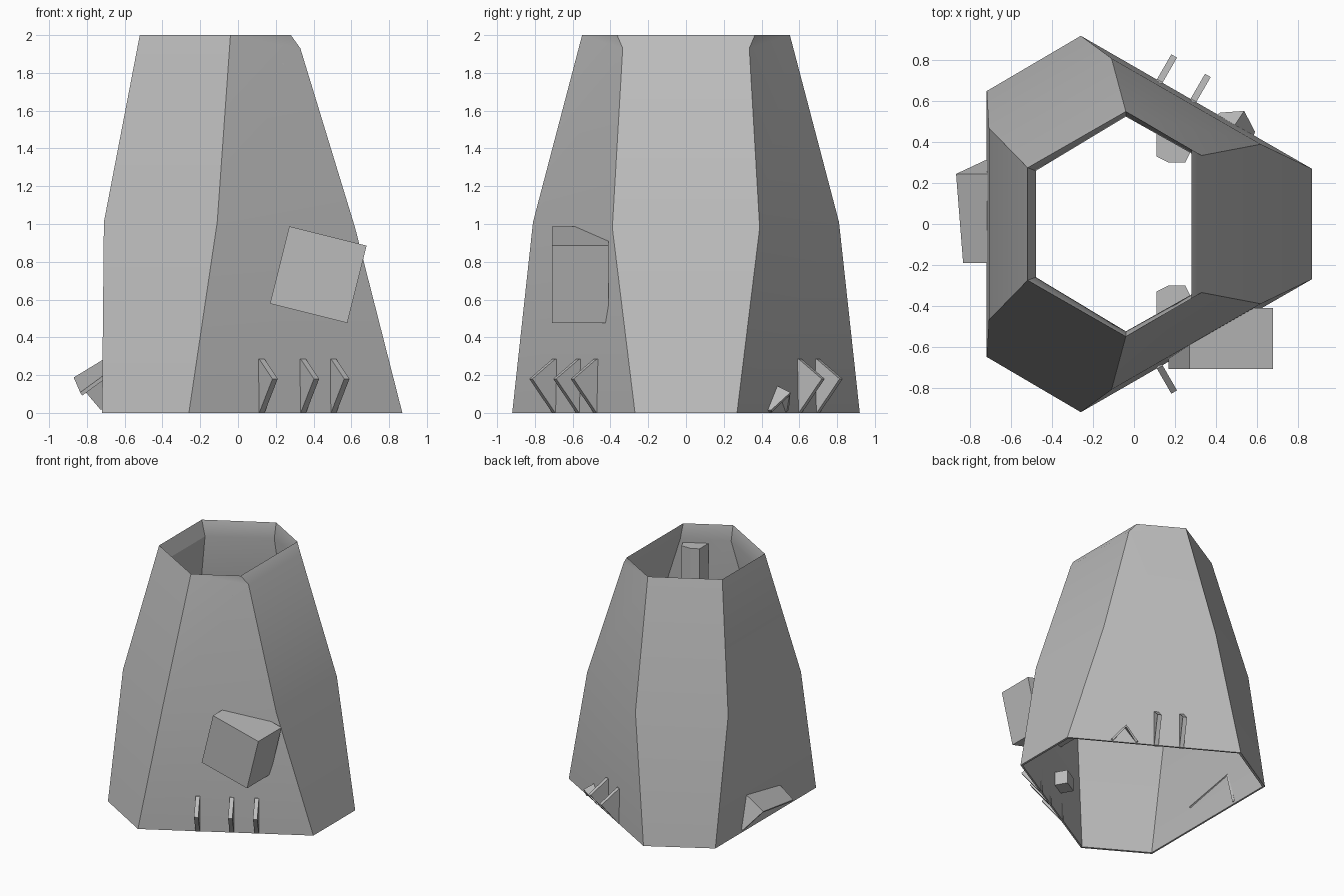
import bpy
import bmesh
from math import radians
from mathutils import Matrix, Vector

cube = bpy.data.objects.get("Cube")
if cube:
    bpy.data.objects.remove(cube, do_unlink=True)

grey = bpy.data.materials.new("plain_grey")
grey.use_nodes = True
GREY = (0.5, 0.5, 0.5, 1)
grey.diffuse_color = GREY
grey.node_tree.nodes["Principled BSDF"].inputs["Base Color"].default_value = GREY


def finish(name, bm, smooth=False):
    bmesh.ops.recalc_face_normals(bm, faces=bm.faces)
    mesh = bpy.data.meshes.new(name)
    bm.to_mesh(mesh)
    bm.free()
    mesh.materials.append(grey)
    obj = bpy.data.objects.new(name, mesh)
    bpy.context.collection.objects.link(obj)
    if smooth:
        bpy.ops.object.select_all(action='DESELECT')
        obj.select_set(True)
        bpy.context.view_layer.objects.active = obj
        bpy.ops.object.shade_smooth_by_angle(angle=radians(30))
    return obj


def prism(name, profile, offset):
    """Extrude a closed 3D outline along an offset."""
    bm = bmesh.new()
    face = bm.faces.new([bm.verts.new(p) for p in profile])
    out = bmesh.ops.extrude_face_region(bm, geom=[face], use_keep_orig=True)
    moved = [g for g in out["geom"] if isinstance(g, bmesh.types.BMVert)]
    bmesh.ops.translate(bm, verts=moved, vec=offset)
    return finish(name, bm)


def folded_plate(name, inner, outer, thickness):
    """A strip bent along its middle, given thickness."""
    bm = bmesh.new()
    a = [bm.verts.new(p) for p in inner]
    b = [bm.verts.new(p) for p in outer]
    for i in range(len(a) - 1):
        bm.faces.new((a[i], a[i + 1], b[i + 1], b[i]))
    obj = finish(name, bm)
    mod = obj.modifiers.new("thickness", 'SOLIDIFY')
    mod.thickness = thickness
    mod.offset = 0
    return obj


# Hollow six-sided shell, each ring mirrored across y
def ring(half):
    return [Vector(p) for p in half] + [Vector((x, -y, z)) for x, y, z in reversed(half)]


def shrink(points, k):
    return [Vector((p.x * k, p.y * k, p.z)) for p in points]


bottom = ring([(.87, .27, 0), (-.26, .92, 0), (-.72, .65, 0)])
middle = ring([(.62, .39, .98), (-.11, .81, 1.01), (-.71, .47, 1.01)])
shoulder = ring([(.33, .335, 1.93), (-.04, .55, 2), (-.52, .275, 2)])
top = ring([(.28, .365, 2), (-.04, .55, 2), (-.52, .275, 2)])
lip = ring([(.29, .34, 1.88), (-.04, .525, 1.88), (-.48, .26, 1.88)])
loops = [bottom, middle, shoulder, top, lip, shrink(middle, .97), shrink(bottom, .98)]

bm = bmesh.new()
rows = [[bm.verts.new(p) for p in row] for row in loops]
for r, row in enumerate(rows):
    above = rows[(r + 1) % len(rows)]
    for i in range(6):
        j = (i + 1) % 6
        bm.faces.new((row[i], row[j], above[j], above[i]))
bmesh.ops.remove_doubles(bm, verts=bm.verts, dist=1e-4)
finish("tower_shell", bm, smooth=True)

# Tilted box on the front left wall
bm = bmesh.new()
place = (Matrix.Translation((.425, -.56, .732)) @ Matrix.Rotation(radians(14), 4, 'Y')
         @ Matrix.Diagonal((.422, .3, .422, 1)))
bmesh.ops.create_cube(bm, size=1, matrix=place)
finish("wall_box", bm)


# Positions on the slanted walls: along, outward, up (side -1 front, 1 back)
def on_wall(side, along, out, up):
    n = .669 + out
    return Vector((.867 * along + .5 * n, side * (.867 * n - .5 * along), up))


# Pointed fins at the foot of the slanted walls
fin_profile = [(-.02, 0), (0, 0), (.14, .18), (0, .285), (-.02, .285)]
for side, label, spots in ((-1, "front", (-.24, .013, .198)), (1, "back", (-.24, -.05))):
    for i, along in enumerate(spots):
        start = along - .016
        outline = [on_wall(side, start, out, up) for out, up in fin_profile]
        step = on_wall(side, start + .032, 0, 0) - on_wall(side, start, 0, 0)
        prism(f"{label}_fin_{i + 1}", outline, step)

# Small folded plate on the back wall
folded_plate("back_folded_plate",
             [on_wall(1, a, -.01, z) for a, z in ((.09, .01), (.185, .135), (.285, .01))],
             [on_wall(1, a, n, z) for a, n, z in ((.1, .01, .01), (.19, .075, .1), (.28, .015, .01))],
             .018)

# Large folded plate on the right wall
folded_plate("right_folded_plate",
             [(-.70, -.19, .195), (-.70, .24, .28), (-.70, .31, .02)],
             [(-.83, -.19, .10), (-.865, .24, .18), (-.73, .30, .02)], .02)

# Upright brackets inside the mouth, mirrored
bracket = [(.11, .33), (.17, .30), (.25, .30), (.28, .36), (.24, .41), (.11, .45)]
for side, label in ((1, "back"), (-1, "front")):
    prism(f"{label}_inner_bracket", [(x, side * y, 1.3) for x, y in bracket], (0, 0, .55))

# Small block inside the front left wall
prism("inner_block", [on_wall(-1, a, n, .2) for a, n in
                      ((-.2, -.01), (-.07, -.01), (-.07, -.12), (-.2, -.12))], (0, 0, .11))
